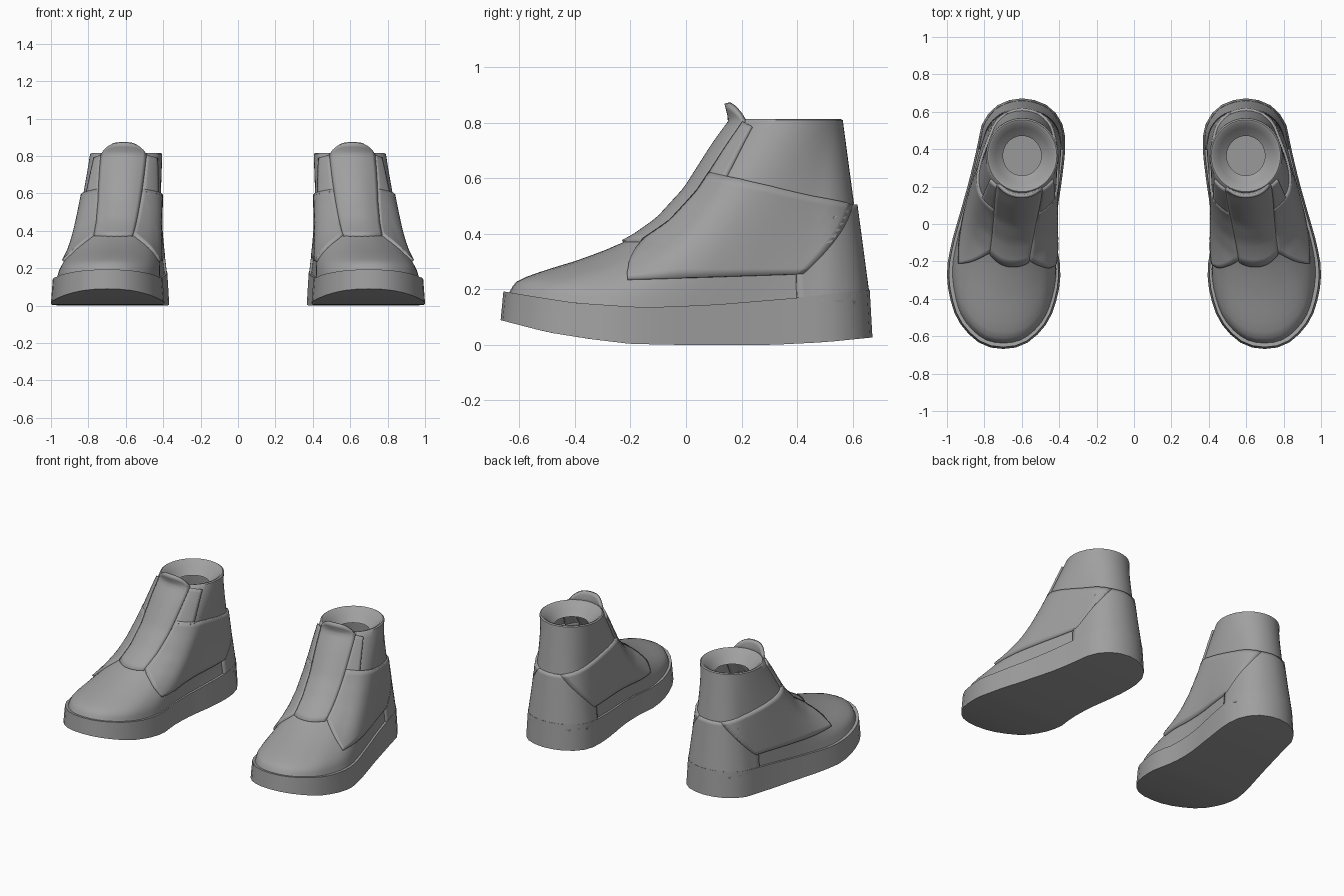
import bpy, math
from mathutils import Vector

if "Cube" in bpy.data.objects:
    bpy.data.objects.remove(bpy.data.objects["Cube"])

grey = bpy.data.materials.new("grey")
grey.diffuse_color = (0.35, 0.35, 0.35, 1)
grey.use_nodes = True
grey.node_tree.nodes["Principled BSDF"].inputs["Base Color"].default_value = grey.diffuse_color

# Sole outline control points: toe to heel along the outer edge, then back along the inner edge
OUTER = [(.70, -.668), (.825, -.637), (.935, -.525), (.985, -.39), (1.0, -.25), (.975, -.1),
         (.93, .06), (.88, .24), (.837, .42), (.81, .54), (.73, .635)]
INNER = [(.60, .672), (.465, .635), (.385, .54), (.367, .42), (.385, .24), (.41, .06),
         (.412, -.1), (.393, -.25), (.41, -.39), (.465, -.53), (.575, -.638)]
SOLE_TOP = [(-.67, .195), (-.55, .175), (-.4, .152), (-.15, .135), (.1, .145), (.4, .17), (.67, .2)]
SOLE_LOW = [(-.67, .09), (-.5, .046), (-.35, .022), (-.2, .004), (0, 0), (.3, 0), (.5, .01), (.67, .027)]
VAMP = [(0, 0), (.062, .025), (.1, .05), (.156, .174), (.203, .298), (.258, .42), (.328, .547),
        (.437, .67), (.61, .795), (.734, .857), (.86, .92), (1, 1)]
RIM_Z = .81


def lerp_table(tab, x):
    if x <= tab[0][0]:
        return tab[0][1]
    for (a, fa), (b, fb) in zip(tab, tab[1:]):
        if x <= b:
            return fa + (fb - fa) * (x - a) / (b - a)
    return tab[-1][1]


def smooth_half(ctrl, start, count):
    """Sample a closed smooth curve over some spans, with running length."""
    n, pts = len(ctrl), []
    for i in range(start, start + count):
        a, b, c, d = (Vector(ctrl[(i + k) % n]) for k in (-1, 0, 1, 2))
        for j in range(10):
            t = j / 10
            pts.append(.5 * (2 * b + (c - a) * t + (2 * a - 5 * b + 4 * c - d) * t * t
                             + (3 * b - a - 3 * c + d) * t ** 3))
    pts.append(Vector(ctrl[(start + count) % n]))
    length = [0]
    for p, q in zip(pts, pts[1:]):
        length.append(length[-1] + (q - p).length)
    return [(l / length[-1], p) for l, p in zip(length, pts)]


LOOP = OUTER + INNER
HALF = {1: smooth_half(LOOP, 0, 11),
        -1: [(1 - l, p) for l, p in reversed(smooth_half(LOOP, 11, 11))]}


def wrap(u):
    return (u + 1) % 2 - 1


def clamp(x):
    return min(max(x, 0), 1)


def outline(u, inset=0):
    """u = 0 at the toe, 1 at the heel, positive on the outer side."""
    u = wrap(u)
    p = lerp_table(HALF[1 if u >= 0 else -1], abs(u))
    if inset:
        d = (outline(u + .02) - outline(u - .02)).normalized()
        p = p + Vector((-d.y, d.x)) * inset
    return p


def surf(u, z):
    """Point on the boot upper at height z."""
    u = wrap(u)
    b = outline(u, .022)
    zb = lerp_table(SOLE_TOP, b.y) - .02
    t = clamp((z - zb) / (RIM_Z - zb))
    w = clamp((abs(u) - .13) / .4)
    w = w * w * (3 - 2 * w)
    side = t ** (.78 + .22 * clamp((abs(u) - .5) / .3))
    f = lerp_table(VAMP, t) * (1 - w) + side * w
    top = Vector((.598 + .193 * math.sin(math.pi * u), .365 - .2 * math.cos(math.pi * u)))
    p = b.lerp(top, f)
    return Vector((p.x, p.y, z))


def tongue_u(z, s):
    """Tongue edge for s = -1 or 1, in between for smaller s."""
    return .025 + s * (.11 + .1 * (min(z, RIM_Z) - .38) / .43)


def find_u(y, z, side):
    lo, hi = 0, 1
    for _ in range(22):
        mid = (lo + hi) / 2
        lo, hi = (mid, hi) if surf(side * mid, z).y < y else (lo, mid)
    return side * lo


def build(name, rows, closed=False, thick=0, extra=()):
    """Skin rows of points; mirror the part to make the pair."""
    n, m = len(rows[0]), len(rows)
    verts = [tuple(p) for r in rows for p in r]
    faces = [(i * n + j, i * n + (j + 1) % n, (i + 1) * n + (j + 1) % n, (i + 1) * n + j)
             for i in range(m - 1) for j in range(n if closed else n - 1)]
    me = bpy.data.meshes.new(name)
    me.from_pydata(verts, [], faces + list(extra))
    me.materials.append(grey)
    ob = bpy.data.objects.new(name, me)
    bpy.context.collection.objects.link(ob)
    bpy.ops.object.select_all(action='DESELECT')
    ob.select_set(True)
    bpy.context.view_layer.objects.active = ob
    bpy.ops.object.shade_smooth_by_angle(angle=math.radians(40))
    if thick:
        so = ob.modifiers.new("thickness", 'SOLIDIFY')
        so.thickness, so.offset = thick, 0
    ob.modifiers.new("pair", 'MIRROR')
    return ob


# Sole: rockered slab with tapered wall
N = 48
us = [2 * i / N for i in range(N)]
ring = lambda tab, inset: [(p.x, p.y, lerp_table(tab, p.y)) for p in (outline(u, inset) for u in us)]
rows = [ring(SOLE_LOW, 0), ring(SOLE_TOP, .01)]
caps = []
for i in range(N // 2):
    a, b, c, d = i, i + 1, (N - i - 1) % N, (N - i) % N
    q = list(dict.fromkeys((a, d, c, b)))
    caps += [q, [N + k for k in reversed(q)]]
build("sole", rows, True, extra=caps)

# Upper: from the sole outline to the collar, then over the rim and down into the opening
K = 64
us = [2 * i / K for i in range(K)]
rows = []
for k in range(29):
    t = (k / 28) ** 1.4
    row = []
    for u in us:
        zb = lerp_table(SOLE_TOP, outline(u, .022).y) - .02
        row.append(surf(u, zb + (RIM_Z - zb) * t))
    rows.append(row)
for s, z in ((.96, .815), (.89, .81), (.75, .775), (.53, .74)):
    rows.append([(.598 + .193 * s * math.sin(math.pi * u), .365 - .2 * s * math.cos(math.pi * u), z) for u in us])
build("upper", rows, True)

# Tongue: strip up the front with a rounded tip above the collar
rows = []
for i in range(23):
    row = []
    for j in range(13):
        s = j / 6 - 1
        z = .37 + (.872 - .065 * abs(s) ** 3 - .37) * i / 22
        p = surf(tongue_u(z, s), z)
        p.y -= max(z - .8, 0) * .25
        row.append(p)
    rows.append(row)
build("tongue", rows, thick=.018)


def side_panel(name, low, high, side, cols, steps, thick):
    """Plate between two edges of (y, z) points; y = None follows the tongue edge."""
    def along(pts, s):
        k = min(int(s * (len(pts) - 1)), len(pts) - 2)
        return pts[k].lerp(pts[k + 1], s * (len(pts) - 1) - k)
    low, high = ([Vector((tongue_u(z, side) if y is None else find_u(y, z, side), z)) for y, z in e]
                 for e in (low, high))
    grid = []
    for i in range(steps + 1):
        row = [surf(*along(low, j / cols).lerp(along(high, j / cols), i / steps)) for j in range(cols + 1)]
        grid.append(row if side > 0 else row[::-1])
    build(name, grid, thick=thick)


for side, label in ((1, "outer"), (-1, "inner")):
    # Quarter panel on each flank
    side_panel(label + "_quarter",
               [(-.21, .235), (-.16, .236), (-.1, .238), (-.03, .24), (.06, .243), (.18, .247), (.3, .251), (.42, .255)],
               [(None, .375), (None, .46), (None, .54), (None, .618), (.2, .595), (.3, .573), (.45, .537), (.59, .505)],
               side, 35, 12, .026)
    # Eyestay beside the tongue
    side_panel(label + "_eyestay", [(None, .6), (.14, .59)], [(None, .8), (.24, .785)], side, 5, 10, .024)

# Heel counter wrapping the back
EDGE = [(.14, .4), (.25, .395), (.34, .42), (.42, .48), (.47, .54), (.505, .585)]
rows = []
for i in range(17):
    z = .14 + .365 * i / 16
    a, b = (min(abs(find_u(lerp_table(EDGE, z), z, s)), .97) for s in (1, -1))
    rows.append([surf(a + (2 - a - b) * j / 28, z) for j in range(29)])
build("heel_counter", rows, thick=.024)
